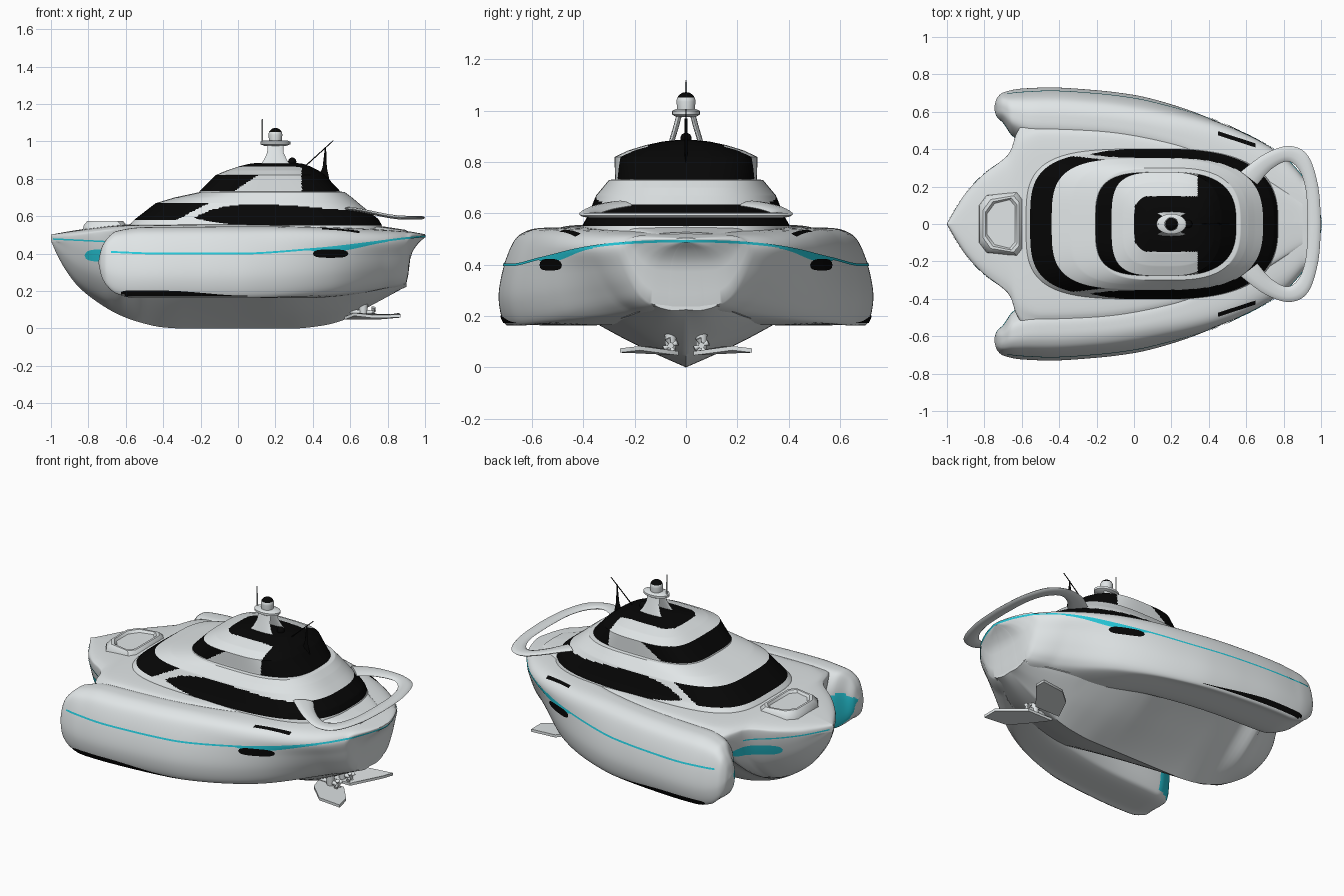
import bpy, bmesh, math
from mathutils import Vector
from mathutils.bvhtree import BVHTree

if "Cube" in bpy.data.objects:
    bpy.data.objects.remove(bpy.data.objects["Cube"])

def material(name, rgb):
    m = bpy.data.materials.new(name)
    m.diffuse_color = (*rgb, 1)
    m.use_nodes = True
    m.node_tree.nodes["Principled BSDF"].inputs["Base Color"].default_value = m.diffuse_color
    return m
WHITE = material("hull white", (0.80, 0.84, 0.85))
BLACK = material("gloss black", (0.002, 0.002, 0.002))
TEAL = material("turquoise trim", (0.02, 0.60, 0.72))

def finish(name, bm, mats, rule=None, angle=40):
    bmesh.ops.recalc_face_normals(bm, faces=bm.faces)
    if rule:
        for f in bm.faces:
            f.material_index = rule(f.calc_center_median(), f.normal)
    me = bpy.data.meshes.new(name)
    bm.to_mesh(me)
    bm.free()
    for m in mats:
        me.materials.append(m)
    ob = bpy.data.objects.new(name, me)
    bpy.context.collection.objects.link(ob)
    bpy.ops.object.select_all(action='DESELECT')
    ob.select_set(True)
    bpy.context.view_layer.objects.active = ob
    bpy.ops.object.shade_smooth_by_angle(angle=math.radians(angle))
    return ob

def loft(name, rings, mats=(WHITE,), rule=None, angle=40):
    bm = bmesh.new()
    rows = [[bm.verts.new(p) for p in r] for r in rings]
    n = len(rows[0])
    for a, b in zip(rows, rows[1:]):
        for i in range(n):
            bm.faces.new((a[i], a[(i + 1) % n], b[(i + 1) % n], b[i]))
    bm.faces.new(rows[0])
    bm.faces.new(rows[-1])
    return finish(name, bm, mats, rule, angle)

def curve(tab, x):
    """Smooth interpolation through a table of (x, value)."""
    if x <= tab[0][0]: return tab[0][1]
    if x >= tab[-1][0]: return tab[-1][1]
    i = next(k for k in range(len(tab) - 1) if x <= tab[k + 1][0])
    slope = lambda k: (tab[k + 1][1] - tab[k][1]) / (tab[k + 1][0] - tab[k][0])
    def tan(k):
        s0, s1 = slope(max(k - 1, 0)), slope(min(k, len(tab) - 2))
        return 0 if s0 * s1 <= 0 else 2 * s0 * s1 / (s0 + s1)
    (x0, y0), (x1, y1) = tab[i], tab[i + 1]
    h = x1 - x0
    t = (x - x0) / h
    return ((2*t**3 - 3*t*t + 1) * y0 + (t**3 - 2*t*t + t) * h * tan(i)
            + (3*t*t - 2*t**3) * y1 + (t**3 - t*t) * h * tan(i + 1))

def spline(pts, n, closed):
    out, m = [], len(pts)
    get = (lambda k: pts[k % m]) if closed else (lambda k: pts[min(max(k, 0), m - 1)])
    for i in range(m if closed else m - 1):
        p = [Vector(get(i + k)) for k in (-1, 0, 1, 2)]
        for j in range(n):
            t = j / n
            out.append(0.5 * (2*p[1] + (p[2]-p[0])*t + (2*p[0]-5*p[1]+4*p[2]-p[3])*t*t
                              + (3*p[1]-p[0]-3*p[2]+p[3])*t**3))
    return out if closed else out + [Vector(pts[-1])]

def smooth(a, b, x):
    t = min(max((x - a) / (b - a), 0), 1)
    return t * t * (3 - 2 * t)

def spaced(a, b, n):  # stations bunched towards both ends
    return [a + (b - a) * (1 - math.cos(math.pi * i / n)) / 2 for i in range(n + 1)]

# Side hulls: rounded section swept along x, merging at the stern
OUTER = [(-.745, .635), (-.735, .67), (-.7, .703), (-.6, .724), (-.45, .73), (-.2, .715), (0, .69), (.2, .645),
         (.4, .585), (.6, .495), (.8, .36), (.9, .255), (.97, .13), (1, .03)]
INNER = [(-.745, .605), (-.735, .575), (-.7, .54), (-.65, .47), (-.55, .42), (-.2, .4), (.2, .33), (.5, .15), (.7, -.15), (.8, -.25)]
POD_LOW = [(-.745, .345), (-.73, .28), (-.7, .23), (-.65, .19), (-.55, .167), (.4, .167), (.6, .178), (.8, .205),
           (.9, .235), (.925, .39), (.96, .45), (1, .488)]
POD_TOP = [(-.745, .365), (-.73, .43), (-.7, .48), (-.65, .52), (-.5, .541), (.2, .545), (.6, .538), (.9, .52), (1, .504)]
FORE = [(-.6, 0), (.5, 0), (.85, .01), (1, .27), (.89, .58), (.65, .85), (.38, .96), (0, 1), (-.5, .97), (-.9, .75), (-1, .45), (-.9, .12)]
AFT = [(-.55, 0), (.25, .02), (.55, .12), (.74, .32), (.89, .56), (1, .82), (.75, .97), (0, 1), (-.5, .98), (-.8, .8), (-.72, .45), (-.65, .12)]
def pod_ring(x, s):
    o = curve(OUTER, x)
    i = max(curve(INNER, x), -.6 * o)
    lo, hi, f = curve(POD_LOW, x), curve(POD_TOP, x), smooth(.0, .85, x)
    pts = [Vector(a).lerp(Vector(b), f) for a, b in zip(FORE, AFT)]
    return [(x, s * ((o + i) / 2 + p.x * (o - i) / 2), lo + p.y * (hi - lo)) for p in spline(pts, 6, True)]
hulls = []
for s, side in ((-1, "starboard"), (1, "port")):
    rule = lambda c, n, s=s: int(c.x < -.54 and n.y * s < -.25 and n.z < .12 and .2 < c.z < .42)
    hulls.append(loft(side + "_side_hull", [pod_ring(x, s) for x in spaced(-.745, 1, 110)], (WHITE, TEAL), rule))

# Centre hull: pointed bow, V bottom, tunnels either side
KEEL = [(-1, .47), (-.97, .4), (-.92, .31), (-.85, .22), (-.75, .14), (-.65, .08), (-.55, .04), (-.4, .006), (-.3, 0),
        (.3, 0), (.45, .015), (.55, .04), (.65, .09), (.8, .17), (.9, .225)]
DECK = [(-1, .49), (-.9, .508), (-.75, .53), (-.5, .557), (0, .56), (.7, .55), (.9, .525)]
BEAM = [(-1, .004), (-.95, .09), (-.9, .165), (-.8, .27), (-.7, .345), (-.665, .38), (-.645, .43), (-.62, .51), (-.5, .57), (-.2, .56),
        (.2, .49), (.6, .33), (.9, .14)]
TUNNEL = [(-.65, .45), (-.55, .38), (-.3, .3), (0, .24), (.3, .2), (.6, .19), (.9, .24)]
def centre_ring(x):
    k, d, h, t = (curve(q, x) for q in (KEEL, DECK, BEAM, TUNNEL))
    b, r, g = min(.42, h * .85), d - k, smooth(-.72, -.5, x)
    bow = [(0, k), (.4*h, k + .1*r), (.75*h, k + .35*r), (.93*h, k + .65*r), (h, d - .03), (.93*h, d - .004), (.6*h, d + .008), (0, d + .012)]
    aft = [(0, k), (.5*b, (k + t) / 2 - .01), (b, t), (b + .02 * (x < .6), t + .02), (h, d - .06), (.9*h, d - .022), (.72*h, d - .004), (0, d + .002)]
    half = spline([Vector(p).lerp(Vector(q), g) for p, q in zip(bow, aft)], 6, False)
    return [(x, p.x, p.y) for p in half] + [(x, -p.x, p.y) for p in half[-2:0:-1]]
centre = loft("centre_hull", [centre_ring(x) for x in spaced(-1, .9, 100)])

# Thin plates projected on to a surface: grid of (origin, direction) rays
def tree(obs):
    vs, fs = [], []
    for o in obs:
        n = len(vs)
        vs += [v.co.copy() for v in o.data.vertices]
        fs += [[i + n for i in p.vertices] for p in o.data.polygons]
    return BVHTree.FromPolygons(vs, fs)
SIDES, CENTRE = tree(hulls), tree([centre])
def plate(name, mat, grid, target=SIDES, lift=.004):
    bm = bmesh.new()
    rows = []
    for row in grid:
        out = []
        for o, d in row:
            d = Vector(d).normalized()
            hit = target.ray_cast(Vector(o), d)[0]
            out.append(bm.verts.new(hit - d * lift) if hit else None)
        rows.append(out)
    for a, b in zip(rows, rows[1:]):
        for q in zip(a, a[1:], b[1:], b):
            if None not in q and (q[0].co - q[2].co).length < .12:
                bm.faces.new(q)
    return finish(name, bm, (mat,))
def side_plate(name, mat, x0, x1, low, high, target=SIDES, lift=.004, n=40, m=3):
    xs = [x0 + (x1 - x0) * i / n for i in range(n + 1)]
    for s in (-1, 1):
        plate(name, mat, [[((x, 2 * s, low(x) + (high(x) - low(x)) * j / m), (0, -s, 0)) for j in range(m + 1)] for x in xs], target, lift)

# Turquoise stripe round the stern, widening by the port light, and along the bow
STRIPE = [(-.7, .41), (-.4, .4), (0, .4), (.4, .425), (.7, .455), (1, .492)]
path = [(x / 50, 1, 0) for x in range(-34, 23)] + [(.45, math.cos(a * math.pi / 80), math.sin(a * math.pi / 80)) for a in range(41)]
for s in (-1, 1):
    plate("hull_stripe", TEAL, [[((x + 2 * dx, 2 * s * dy, curve(STRIPE, x + dx * .55) + e), (-dx, -s * dy, 0))
                                 for e in (-.005, .005)] for x, dy, dx in path])
side_plate("stripe_flare", TEAL, .36, .8, lambda x: curve(STRIPE, x) - .004 - .02 * smooth(.36, .46, x) * smooth(.8, .55, x),
           lambda x: curve(STRIPE, x), lift=.003)
side_plate("bow_stripe", TEAL, -.99, -.66, lambda x: .47 - .05 * (x + .9), lambda x: .478 - .05 * (x + .9), CENTRE)

# Hull openings
def oval(x0, x1, z, h):
    r = lambda x: h * max(0, 1 - abs((2*x - x0 - x1) / (x1 - x0)) ** 4) ** .5
    return x0, x1, lambda x: z - r(x), lambda x: z + r(x)
side_plate("bow_window", TEAL, *oval(-.82, -.62, .39, .032), CENTRE)
side_plate("aft_port_light", BLACK, *oval(.4, .59, .4, .022), lift=.006)
side_plate("lower_black_flash", BLACK, -.66, .05, lambda x: .172, lambda x: .175 + .027 * smooth(.05, -.4, x) * smooth(-.68, -.6, x))
for s in (-1, 1):
    plate("deck_vent", BLACK, [[((.45 + .2 * i / 8, s * (.485 - .065 * i / 8 + e), 2), (0, 0, -1)) for e in (-.011, .011)] for i in range(9)])

# Cabin tiers: stacked superellipse outlines, windows coloured by position
def tier(name, levels, rule):
    rings = []
    for a, b in zip(levels, levels[1:]):
        rings += [[p + (q - p) * j / 14 for p, q in zip(a, b)] for j in range(14)]
    rings.append(levels[-1])
    def outline(z, xf, xb, w):
        c, out = (xf + xb) / 2, []
        for i in range(280):
            t = 2 * math.pi * i / 280
            e = 2 / (3.6 if math.cos(t) < 0 else 2.8)
            f = lambda v: math.copysign(abs(v) ** e, v)
            out.append((c + (xb - xf) / 2 * f(math.cos(t)), w * f(math.sin(t)), z))
        return out
    return loft(name, [outline(*r) for r in rings], (WHITE, BLACK), rule)

LENS_TOP = [(-.24, .592), (-.1, .645), (.08, .666), (.3, .656), (.55, .636), (.8, .632)]
LENS_LOW = [(-.24, .59), (-.1, .565), (.05, .552), (.8, .552)]
def lower_windows(c, n):
    if .58 < c.z < .67 and c.x < -.31 + (c.z - .59) * 1.9: return 1
    return int(c.x > -.24 and curve(LENS_LOW, c.x) < c.z < curve(LENS_TOP, c.x))
def upper_windows(c, n):
    if .737 < c.z < .818 and c.x < -.02 + (c.z - .735) * 1.5: return 1
    if c.x > .34 and c.z > .732: return 1
    corner = math.hypot(max(0, .08 - c.x), max(0, abs(c.y) - .07))
    return int(corner < .078 and c.x < .35 and c.z > .84)
tier("main_cabin", [(.52, -.6, .78, .41), (.56, -.575, .765, .4), (.585, -.55, .75, .385), (.67, -.44, .645, .35),
                    (.70, -.34, .61, .325), (.73, -.2, .57, .3), (.735, -.1, .5, .25)], lower_windows)
tier("upper_cabin", [(.72, -.21, .55, .28), (.735, -.205, .545, .277), (.82, -.12, .465, .278), (.845, -.06, .43, .225),
                     (.865, 0, .39, .16), (.88, .06, .35, .09), (.885, .1, .31, .04)], upper_windows)

# Stern wing: flat ribbon loop from cabin to cabin
WING_OUT = [(.57, .28), (.70, .375), (.83, .417), (.93, .365), (.985, .2), (1, 0)]
WING_IN = [(.66, .21), (.73, .29), (.82, .335), (.885, .285), (.92, .17), (.928, 0)]
half = list(zip(spline(WING_OUT, 8, False), spline(WING_IN, 8, False)))
pairs = half + [(Vector((a.x, -a.y)), Vector((b.x, -b.y))) for a, b in half[-2::-1]]
def wing_ring(a, b):
    ring = []
    for k in range(10):
        t = 2 * math.pi * k / 10
        p = a.lerp(b, .5 + .5 * math.cos(t))
        ring.append((p.x, p.y, .592 + .05 * smooth(.9, .55, p.x) + .011 * math.sin(t)))
    return ring
loft("stern_wing", [wing_ring(a, b) for a, b in pairs], angle=60)

# Foredeck tub: low tapered rim with a sunken floor
def tub(z, g):
    base = [(-.83 + g, .10 - g), (-.79 + g, .155 - g), (-.62 - g, .175 - g), (-.59 - g, .14 - g)]
    return [(x, y, z) for x, y in base] + [(x, -y, z) for x, y in base[::-1]]
loft("foredeck_tub", [tub(.52, 0), tub(.55, .004), tub(.574, .024), tub(.574, .036), tub(.56, .045)])

# Mast: splayed side legs, platform, dome and light
def turned(name, prof, loc, mats=(WHITE,), rule=None, sy=1):
    return loft(name, [[(loc[0] + r * math.cos(t * math.pi / 12), loc[1] + sy * r * math.sin(t * math.pi / 12), z)
                        for t in range(24)] for r, z in prof], mats, rule)
def rod(name, a, b, r0, r1, mat=WHITE, n=10):
    a, b = Vector(a), Vector(b)
    q = (b - a).to_track_quat('Z', 'Y')
    return loft(name, [[p + q @ Vector((r * math.cos(2*math.pi*i/n), r * math.sin(2*math.pi*i/n), 0)) for i in range(n)]
                       for p, r in ((a, r0), (b, r1))], (mat,), angle=60)
for s in (-1, 1):
    leg = [(.87, .085, .058), (.9, .062, .05), (.94, .044, .038), (.985, .042, .026)]
    loft("mast_leg", [[(.2 + w * math.cos(t * math.pi / 8), s * y + .011 * math.sin(t * math.pi / 8), z) for t in range(16)]
                      for z, w, y in leg], angle=60)
turned("mast_platform", [(.055, .975), (.08, .985), (.08, .998), (.06, 1.006)], (.2, 0), sy=.68)
turned("radar_dome", [(.034, 1.0)] + [(.037 * math.cos(a * .15), 1.035 + .037 * math.sin(a * .15)) for a in range(11)], (.2, 0),
       (WHITE, BLACK), lambda c, n: int(c.z > 1.052))
turned("search_light", [(.022 * math.sin(a * math.pi / 10 + .02), .892 - .022 * math.cos(a * math.pi / 10 + .02)) for a in range(11)], (.29, 0), (BLACK,))
rod("whip_antenna", (.13, 0, .99), (.13, 0, 1.12), .004, .003)

# Black fin aerial (thin blade) and its stay
loft("fin_aerial", [[(x, y, z) for x, y in ((x0, 0), (x1, .006), (x2, 0), (x1, -.006))]
                    for z, x0, x1, x2 in ((.79, .42, .45, .49), (.86, .452, .462, .475), (.97, .465, .468, .471))], (BLACK,))
rod("aerial_stay", (.34, 0, .85), (.51, 0, 1.005), .0035, .0025, BLACK)

# Stabiliser foils, struts and propellers under the stern
for s in (-1, 1):
    foil = [(.57, .03, .055), (.62, .15, .075), (.72, .24, .064), (.87, .258, .066), (.86, .18, .075), (.74, .03, .055)]
    loft("stern_foil", [[(x, s * y, z + d) for x, y, z in foil] for d in (-.008, .008)])
    rod("foil_strut", (.67, s * .06, .06), (.67, s * .06, .14), .02, .025)
    rod("propeller_shaft", (.6, s * .06, .09), (.73, s * .06, .085), .012, .012)
    for k in range(4):
        t = k * math.pi / 2 + .4
        rod("propeller_blade", (.72, s * .06, .085), (.725, s * .06 + .03 * math.cos(t), .085 + .03 * math.sin(t)), .004, .012)
